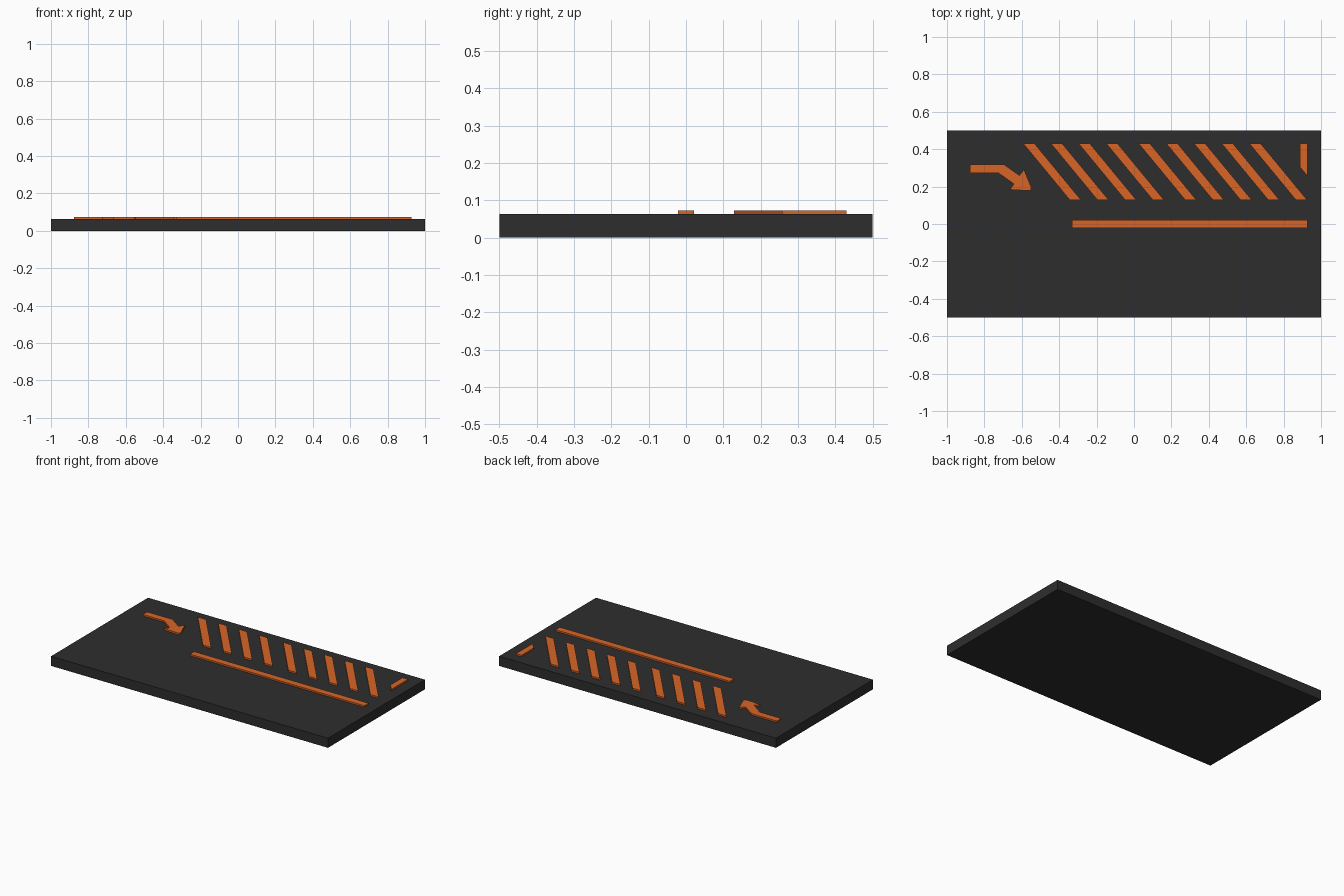
import bpy, bmesh

if "Cube" in bpy.data.objects:
    bpy.data.objects.remove(bpy.data.objects["Cube"])

BOARD_TOP = 0.063
MARK_TOP = 0.073


def material(name, color):
    mat = bpy.data.materials.new(name)
    mat.diffuse_color = color
    mat.use_nodes = True
    mat.node_tree.nodes["Principled BSDF"].inputs["Base Color"].default_value = mat.diffuse_color
    return mat


def slab(name, outline, z0, z1, mat):
    """Extrude a counter-clockwise or clockwise xy outline from z0 to z1."""
    bm = bmesh.new()
    face = bm.faces.new([bm.verts.new((x, y, z0)) for x, y in outline])
    ext = bmesh.ops.extrude_face_region(bm, geom=[face])
    top = [v for v in ext["geom"] if isinstance(v, bmesh.types.BMVert)]
    bmesh.ops.translate(bm, verts=top, vec=(0, 0, z1 - z0))
    bmesh.ops.recalc_face_normals(bm, faces=bm.faces)
    mesh = bpy.data.meshes.new(name)
    bm.to_mesh(mesh)
    bm.free()
    mesh.materials.append(mat)
    obj = bpy.data.objects.new(name, mesh)
    bpy.context.collection.objects.link(obj)
    return obj


def rect(x0, x1, y0, y1):
    return [(x0, y0), (x1, y0), (x1, y1), (x0, y1)]


asphalt = material("asphalt", (0.027, 0.027, 0.027, 1))
orange = material("orange_paint", (0.68, 0.13, 0.02, 1))

# Road slab
slab("road_slab", rect(-1, 1, -0.5, 0.5), 0, BOARD_TOP, asphalt)

# Long centre line
slab("centre_line", rect(-0.332, 0.927, -0.022, 0.022), BOARD_TOP, MARK_TOP, orange)

# Diagonal hatch stripes: a group of four, then a group of five
Y0, Y1, LEAN, WIDTH, PITCH = 0.128, 0.43, 0.249, 0.06, 0.148
starts = [-0.592 + PITCH * i for i in range(4)] + [0.025 + PITCH * i for i in range(5)]
for i, x in enumerate(starts):
    outline = [(x, Y1), (x + WIDTH, Y1), (x + WIDTH + LEAN, Y0), (x + LEAN, Y0)]
    slab(f"hatch_stripe_{i + 1}", outline, BOARD_TOP, MARK_TOP, orange)

# Clipped stripe at the end of the hatching
slab("end_stripe", [(0.887, Y1), (0.927, Y1), (0.927, 0.257), (0.887, 0.305)],
     BOARD_TOP, MARK_TOP, orange)

# Bent lane-shift arrow
arrow = [(-0.878, 0.318), (-0.695, 0.318), (-0.613, 0.26), (-0.588, 0.291),
         (-0.549, 0.195), (-0.551, 0.181), (-0.565, 0.178), (-0.665, 0.184),
         (-0.642, 0.214), (-0.725, 0.273), (-0.878, 0.273)]
slab("lane_shift_arrow", arrow, BOARD_TOP, MARK_TOP, orange)
